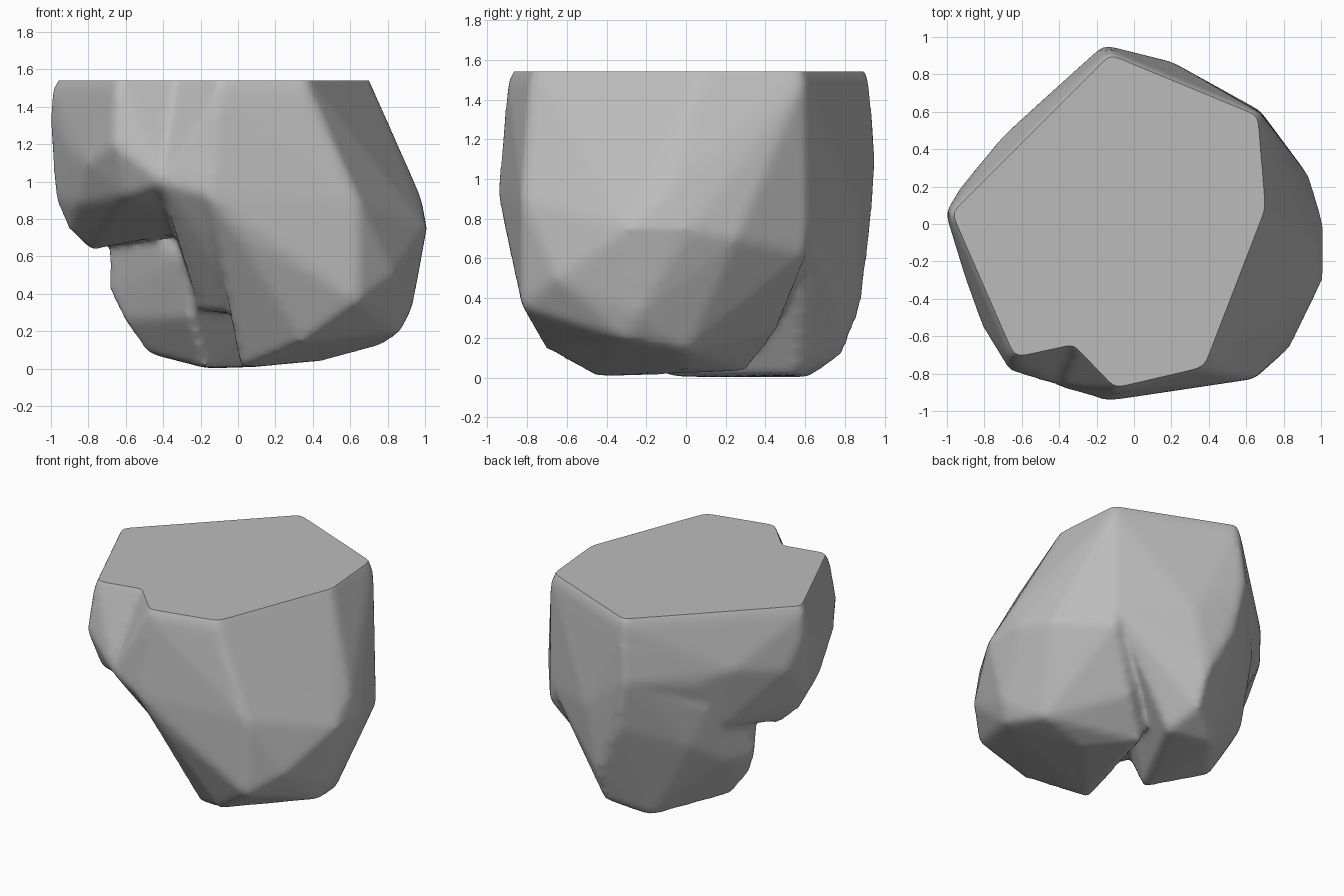
import bpy, bmesh

cube = bpy.data.objects.get("Cube")
if cube:
    bpy.data.objects.remove(cube, do_unlink=True)

TOP = 1.54      # height of the flat cut

stone = bpy.data.materials.new("grey_stone")
stone.use_nodes = True
colour = (0.5, 0.5, 0.5, 1)
stone.diffuse_color = colour
stone.node_tree.nodes["Principled BSDF"].inputs["Base Color"].default_value = colour


def add_mass(bm, rim, points):
    """Add one convex mass: a chamfered rim past the cut plus lower corners."""
    corners = list(points)
    for x, y in rim:
        corners += [(x, y, TOP - .05), (x * .96, y * .96, TOP + .03)]
    part = bmesh.new()
    for p in corners:
        part.verts.new(p)
    hull = bmesh.ops.convex_hull(part, input=part.verts)
    loose = {v for v in hull["geom_interior"] if isinstance(v, bmesh.types.BMVert)}
    bmesh.ops.delete(part, geom=list(loose), context='VERTS')
    bmesh.ops.recalc_face_normals(part, faces=part.faces)
    temp = bpy.data.meshes.new("mass")
    part.to_mesh(temp)
    part.free()
    bm.from_mesh(temp)
    bpy.data.meshes.remove(temp)


bm = bmesh.new()

# Main front mass
add_mass(bm,
         [(.71, .1), (.67, .59), (.37, -.78), (-.1, -.89), (-.1, .7)],
         [(-.16, -.94, .93), (0, -.89, .72), (.64, -.82, .36), (.64, -.82, .9),
          (.83, -.65, .5), (1, -.3, .75), (1, .02, .75), (.97, -.1, .92),
          (.93, .25, .7), (.67, .6, .62), (.92, -.25, .31), (.86, -.3, .2),
          (.78, 0, .14), (.35, -.7, .15), (.45, 0, .05), (.02, -.45, .01),
          (.2, .3, .04), (.42, .45, .24)])

# Rear lower mass, split from the main one by a cleft
add_mass(bm,
         [(-.13, .92), (.67, .59), (-.55, .46)],
         [(-.16, .95, 1.1), (.2, .86, .8), (.45, .71, .9), (.67, .6, .75),
          (-.1, .92, .75), (.1, .87, .35), (.33, .7, .38), (.1, .78, .12),
          (-.15, .62, .01), (.17, .55, .02), (-.68, .2, .42), (-.68, .15, .8),
          (-.55, .55, .85), (-.45, .6, .58), (-.62, .35, .42), (-.3, -.35, .6),
          (-.25, -.3, .28), (-.6, .14, .26), (-.48, .18, .09), (-.17, -.1, .01)])

# Overhanging side lobe
add_mass(bm,
         [(-.99, .06), (-.65, -.72), (-.33, -.65), (-.13, .92)],
         [(-1, .06, 1.36), (-.66, -.78, 1.2), (-.97, 0, .92), (-.9, 0, .75),
          (-.79, .05, .64), (-.89, -.3, 1.15), (-.8, -.55, 1.1), (-.86, -.3, .88),
          (-.6, -.7, .93), (-.4, -.86, 1), (-.16, .95, 1.1), (-.7, .46, 1.15),
          (-.93, .18, 1.1), (-.5, .64, 1.05), (-.62, .42, .72), (-.2, -.5, .75)])

# Saddle of stone bridging the lobe, the main mass and the rear mass
add_mass(bm,
         [(-.1, -.89), (-.33, -.65), (-.5, .4), (-.2, .75), (.3, .6), (.2, -.7)],
         [(-.16, -.93, .93), (-.41, -.86, 1), (-.15, -.78, .72), (-.32, -.58, .75),
          (-.22, -.43, .55), (-.2, -.36, .32), (.05, -.55, .3), (.2, -.4, .4),
          (-.2, .4, .3), (.25, .4, .4)])

mesh = bpy.data.meshes.new("boulder")
bm.to_mesh(mesh)
bm.free()
boulder = bpy.data.objects.new("boulder", mesh)
bpy.context.collection.objects.link(boulder)
bpy.context.view_layer.objects.active = boulder
boulder.select_set(True)

# Fuse the masses, wear the edges down, and swell back to full size
fuse = boulder.modifiers.new("fuse", 'REMESH')
fuse.mode = 'VOXEL'
fuse.voxel_size = 0.025
wear = boulder.modifiers.new("wear", 'SMOOTH')
wear.factor = 0.5
wear.iterations = 8
swell = boulder.modifiers.new("swell", 'DISPLACE')
swell.mid_level = 0
swell.strength = 0.008
for name in ("fuse", "wear", "swell"):
    bpy.ops.object.modifier_apply(modifier=name)

# Slice the flat top
bm = bmesh.new()
bm.from_mesh(boulder.data)
bmesh.ops.bisect_plane(bm, geom=bm.verts[:] + bm.edges[:] + bm.faces[:],
                       plane_co=(0, 0, TOP), plane_no=(0, 0, 1), clear_outer=True)
rim = [e for e in bm.edges if e.is_boundary]
bmesh.ops.triangle_fill(bm, edges=rim, use_beauty=True, normal=(0, 0, 1))
bmesh.ops.recalc_face_normals(bm, faces=bm.faces)
bm.to_mesh(boulder.data)
bm.free()

boulder.data.materials.clear()
boulder.data.materials.append(stone)
bpy.ops.object.shade_smooth_by_angle(angle=0.6)
